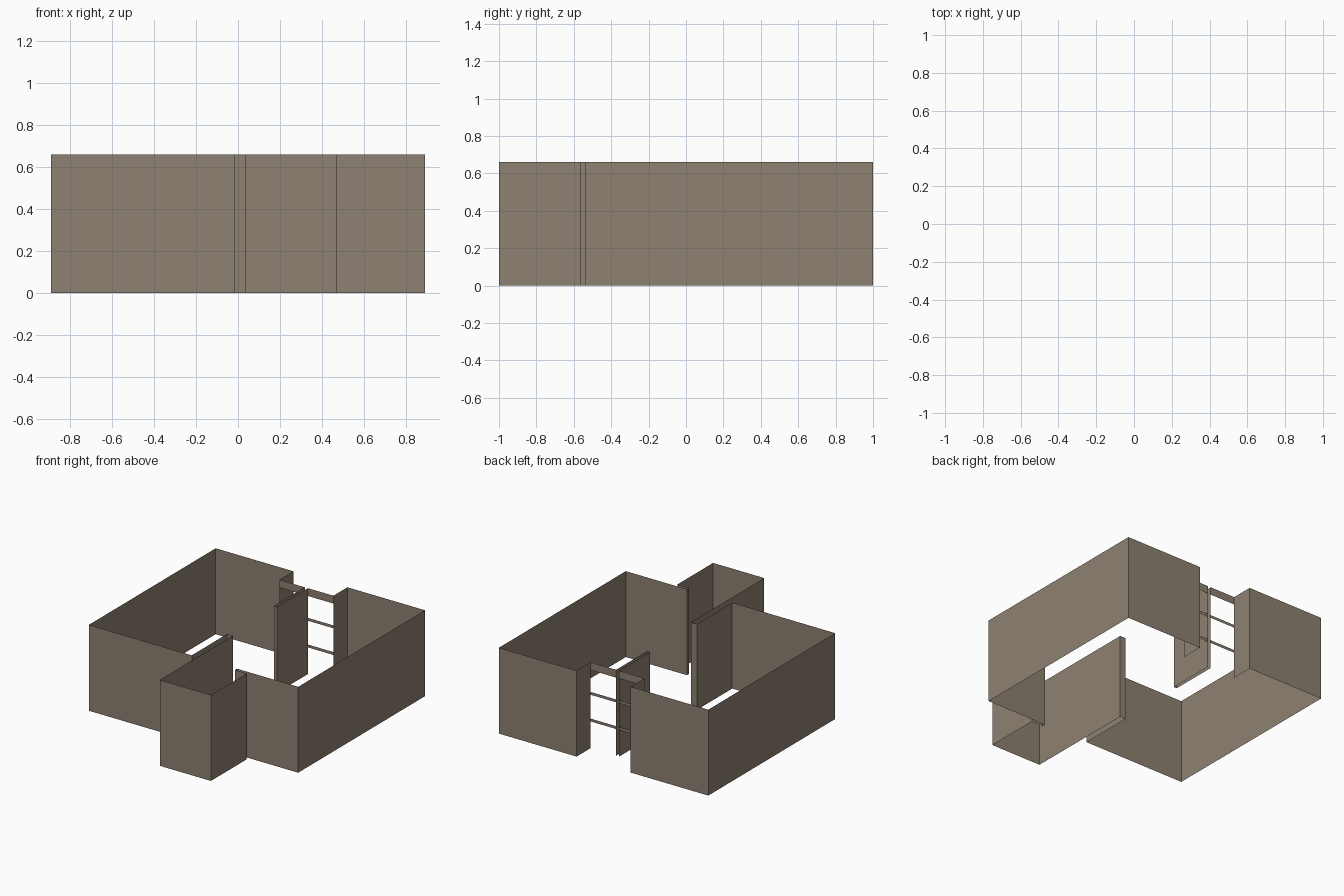
import bpy, bmesh

if "Cube" in bpy.data.objects:
    bpy.data.objects.remove(bpy.data.objects["Cube"])

H = 0.66          # wall height
PANE_Y = 0.83     # plane of the recessed window
T = 0.013         # half thickness of the fin wall between the window panes

mat = bpy.data.materials.new("warm grey brown wall")
mat.diffuse_color = (0.27, 0.22, 0.165, 1)
mat.use_nodes = True
mat.node_tree.nodes["Principled BSDF"].inputs["Base Color"].default_value = mat.diffuse_color


def strips(name, pieces):
    """Upright sheets along plan paths; each piece is (path, z_low, z_high)."""
    bm = bmesh.new()
    for path, z0, z1 in pieces:
        low = [bm.verts.new((x, y, z0)) for x, y in path]
        top = [bm.verts.new((x, y, z1)) for x, y in path]
        for i in range(len(path) - 1):
            bm.faces.new((low[i], low[i + 1], top[i + 1], top[i]))
    mesh = bpy.data.meshes.new(name)
    bm.to_mesh(mesh)
    bm.free()
    mesh.materials.append(mat)
    ob = bpy.data.objects.new(name, mesh)
    bpy.context.collection.objects.link(ob)
    return ob


# Main room walls, from the left window jamb round to the front left partition
strips("left_room_wall", [([(-0.23, PANE_Y), (-0.23, 1), (-0.89, 1),
                            (-0.89, -0.54), (-0.015, -0.54)], 0, H)])

# Partition running from the room into the front entry
strips("entry_partition", [([(-0.015, -0.54), (-0.015, -0.11),
                             (0.035, -0.11), (0.035, -1)], 0, H)])

# Front entry bay with its door jamb
strips("entry_bay", [([(0.035, -1), (0.47, -1), (0.47, -0.565),
                       (0.37, -0.565), (0.37, -0.54)], 0, H)])

# Right side walls, round to the right window jamb
strips("right_room_wall", [([(0.37, -0.54), (0.89, -0.54), (0.89, 1),
                             (0.23, 1), (0.23, PANE_Y)], 0, H)])

# Fin wall between the two panes
strips("window_fin_wall", [([(T, PANE_Y), (T, 0.455),
                             (-T, 0.455), (-T, PANE_Y)], 0, H)])

# Window headers and thin crossbars in both panes
for side, a, b in (("right", 0.23, T), ("left", -T, -0.23)):
    path = [(a, PANE_Y), (b, PANE_Y)]
    strips(side + "_window_bars", [(path, 0.60, H),
                                   (path, 0.41, 0.432),
                                   (path, 0.205, 0.227)])
